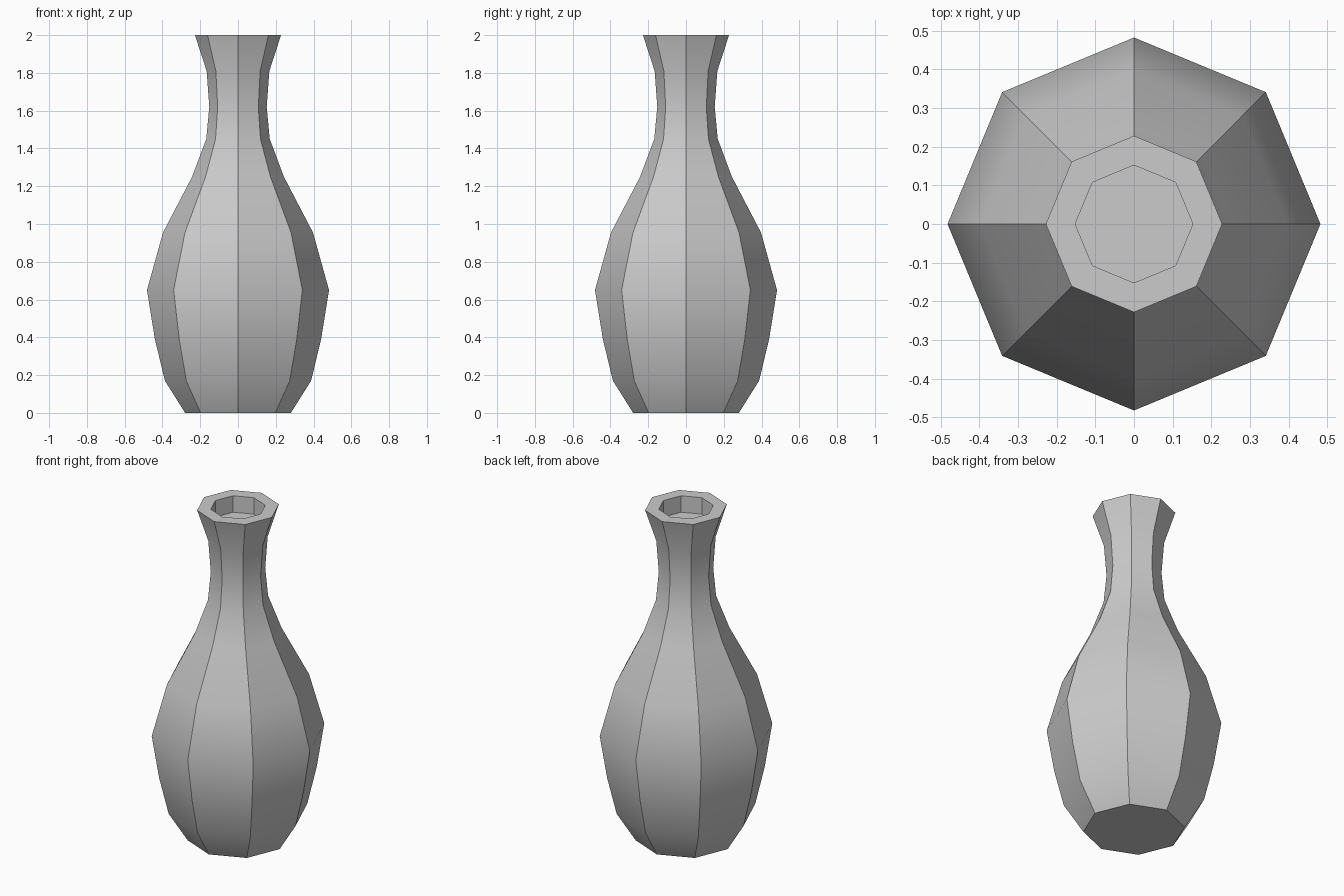
import bpy, bmesh
from math import cos, sin, tau, radians

if "Cube" in bpy.data.objects:
    bpy.data.objects.remove(bpy.data.objects["Cube"])

SIDES = 8
# (radius, height) from the base, up the outside, over the rim and into the mouth
PROFILE = [(0.28, 0), (0.387, 0.17), (0.44, 0.39), (0.482, 0.65), (0.397, 0.955),
           (0.243, 1.25), (0.168, 1.45), (0.152, 1.62), (0.166, 1.81), (0.228, 2.0),
           (0.152, 2.0), (0.152, 1.9)]

bm = bmesh.new()
rings = [[bm.verts.new((r * cos(tau * i / SIDES), r * sin(tau * i / SIDES), z))
          for i in range(SIDES)] for r, z in PROFILE]

# Faceted walls
for low, high in zip(rings, rings[1:]):
    for i in range(SIDES):
        j = (i + 1) % SIDES
        bm.faces.new((low[i], low[j], high[j], high[i]))

# Base and floor of the mouth
bm.faces.new(rings[0][::-1])
bm.faces.new(rings[-1])

mesh = bpy.data.meshes.new("vase")
bm.to_mesh(mesh)
bm.free()
vase = bpy.data.objects.new("vase", mesh)
bpy.context.collection.objects.link(vase)

# Smooth up the profile, crisp between the eight sides
bpy.context.view_layer.objects.active = vase
vase.select_set(True)
bpy.ops.object.shade_smooth_by_angle(angle=radians(30))
